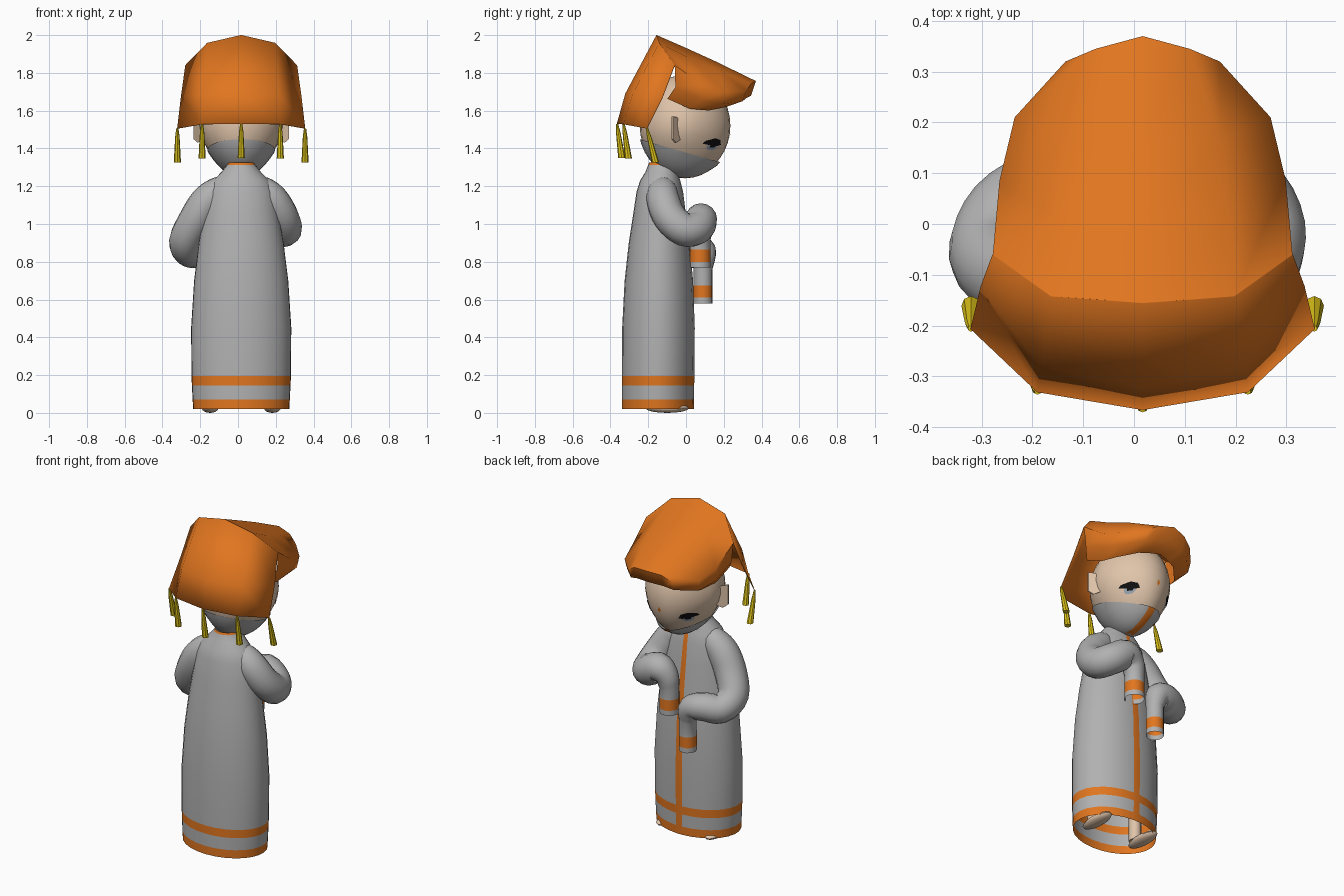
import bpy, bmesh, math
from mathutils import Vector

if "Cube" in bpy.data.objects:
    bpy.data.objects.remove(bpy.data.objects["Cube"])

CX = 0.017  # centre line of the figure


def mat(name, r, g, b):
    m = bpy.data.materials.new(name)
    m.diffuse_color = (r, g, b, 1)
    m.use_nodes = True
    m.node_tree.nodes["Principled BSDF"].inputs["Base Color"].default_value = m.diffuse_color
    return m


GREY = mat("robe grey", 0.44, 0.44, 0.44)
ORANGE = mat("orange", 0.75, 0.18, 0.014)
SKIN = mat("skin", 0.74, 0.55, 0.40)
YELLOW = mat("tassel yellow", 0.75, 0.56, 0.01)
BLACK = mat("eye black", 0.005, 0.005, 0.005)
BLUE = mat("iris blue grey", 0.3, 0.36, 0.42)


def finish(name, bm, mats, rule=None, angle=40):
    """Turn a bmesh into a named object, colouring faces by rule(centre)."""
    bmesh.ops.recalc_face_normals(bm, faces=bm.faces)
    if rule:
        for f in bm.faces:
            f.material_index = rule(f.calc_center_median())
    me = bpy.data.meshes.new(name)
    bm.to_mesh(me)
    bm.free()
    ob = bpy.data.objects.new(name, me)
    bpy.context.collection.objects.link(ob)
    for m in mats:
        me.materials.append(m)
    bpy.ops.object.select_all(action='DESELECT')
    ob.select_set(True)
    bpy.context.view_layer.objects.active = ob
    bpy.ops.object.shade_smooth_by_angle(angle=math.radians(angle))
    return ob


def loft(bm, rows, closed=True, cap=False):
    """Skin rows of points with quads."""
    vs = [[bm.verts.new(p) for p in row] for row in rows]
    n = len(rows[0])
    for a, b in zip(vs, vs[1:]):
        for i in range(n if closed else n - 1):
            j = (i + 1) % n
            bm.faces.new((a[i], a[j], b[j], b[i]))
    if cap:
        bm.faces.new(vs[0])
        bm.faces.new(vs[-1])
    return vs


# Robe: z, half width, back y, front y; open at the hem
prof = [(0.02, .255, -.34, .042), (.07, .258, -.34, .043), (.145, .262, -.34, .044),
        (.195, .264, -.34, .045), (.45, .266, -.338, .047), (.7, .25, -.325, .038),
        (.9, .225, -.303, .02), (1.05, .2, -.28, 0), (1.17, .18, -.262, -.015),
        (1.23, .15, -.243, -.03), (1.275, .105, -.215, -.045), (1.312, .075, -.2, -.05),
        (1.325, .072, -.195, -.05)]
angles = [-.08, .08] + [.08 + (2 * math.pi - .16) * i / 26 for i in range(1, 26)]
bm = bmesh.new()
loft(bm, [[(CX + hw * math.sin(a), (y0 + y1) / 2 + (y1 - y0) / 2 * math.cos(a), z)
           for a in angles] for z, hw, y0, y1 in prof])


def robe_rule(c):
    band = c.z < .07 or .145 < c.z < .195 or c.z > 1.313
    seam = abs(c.x - CX) < .004 and c.y > -.08
    return 1 if band or seam else 0


finish("robe", bm, [GREY, ORANGE], robe_rule)


# Sleeves: tube along a smoothed path of (x, y, z, radius), open at the cuff
def catmull(pts, n=4):
    p = [Vector(q) for q in pts]
    p = [2 * p[0] - p[1]] + p + [2 * p[-1] - p[-2]]
    out = []
    for i in range(1, len(p) - 2):
        a, b, c, d = p[i - 1:i + 3]
        for k in range(n):
            t = k / n
            out.append(.5 * (2 * b + (c - a) * t + (2 * a - 5 * b + 4 * c - d) * t * t
                             + (3 * b - a - 3 * c + d) * t ** 3))
    return out + [p[-2]]


def sleeve(name, path, cuff):
    tip = path[-1]
    pts = catmull(path)
    for z in (cuff[1], cuff[0], cuff[0] - .03):   # straight cuff end
        pts.append(Vector((tip[0], tip[1], z, tip[3])))
    rows, u = [], Vector((0, 0, 1))
    for i, p in enumerate(pts):
        d = (pts[min(i + 1, len(pts) - 1)] - pts[max(i - 1, 0)]).to_3d().normalized()
        u = (u - d * u.dot(d)).normalized()
        v = d.cross(u)
        rows.append([p.to_3d() + p.w * (u * math.cos(k * math.pi / 8) + v * math.sin(k * math.pi / 8))
                     for k in range(16)])
    bm = bmesh.new()
    loft(bm, rows)
    finish(name, bm, [GREY, ORANGE], lambda c: int(cuff[0] + .005 < c.z < cuff[1] - .005
                                                   and abs(c.x - tip[0]) < .09))


sleeve("upper_sleeve", [(.07, -.13, 1.215, .05), (.13, -.125, 1.175, .078), (.185, -.12, 1.12, .088),
                        (.235, -.085, 1.035, .088),
                        (.25, -.01, .97, .088), (.21, .06, .98, .088), (.13, .08, 1.025, .085),
                        (.075, .078, .985, .067), (.06, .075, .92, .056)], (.80, .865))
sleeve("lower_sleeve", [(-.036, -.13, 1.215, .05), (-.1, -.125, 1.175, .078), (-.165, -.125, 1.115, .09),
                        (-.225, -.11, 1.02, .09),
                        (-.278, -.06, .91, .087), (-.25, .02, .85, .083), (-.17, .07, .86, .08),
                        (-.095, .09, .84, .07), (-.075, .09, .76, .05)], (.61, .675))

# Head: one ellipsoid tapered to the chin and face, reused for mask and face
HC, HR = Vector((CX, -.005, 1.52)), Vector((.225, .24, .27))


def taper(p):
    k = (1 - 1.0 * max(0, 1.5 - p.z)) * (1 - .7 * max(0, p.y))
    return Vector((CX + (p.x - CX) * k, p.y, p.z))


def ellipsoid(centre, radii, seg=28, rings=18):
    bm = bmesh.new()
    bmesh.ops.create_uvsphere(bm, u_segments=seg, v_segments=rings, radius=1)
    for v in bm.verts:
        v.co = Vector(a * b for a, b in zip(v.co, radii)) + centre
    return bm


def head_shell(k):
    bm = ellipsoid(HC, HR * k)
    for v in bm.verts:
        v.co = taper(v.co)
    return bm


finish("head", head_shell(1), [SKIN])

# Mask: lower part of a slightly larger head shell with a centre stripe
bm = head_shell(1.03)


def cut(co, no, clear=False):
    bmesh.ops.bisect_plane(bm, geom=bm.verts[:] + bm.edges[:] + bm.faces[:],
                           plane_co=co, plane_no=no, clear_outer=clear)


cut((0, 0, 1.378), (0, .29, 1), True)
for s in (-.022, .022):
    cut((CX + s, 0, 0), (1, 0, 0))
for v in bm.verts:   # slightly pointed chin
    if v.co.y > .13 and abs(v.co.x - CX) < .06:
        v.co.y += .008
finish("mask", bm, [GREY, ORANGE], lambda c: int(abs(c.x - CX) < .022 and c.y > -.02))


# Painted face details: thin plates following the head surface
def plate(name, pts, m, k):
    def on_head(x, z):
        q = max(0, 1 - (x / HR.x) ** 2 - ((z - HC.z) / HR.z) ** 2)
        return taper(HC + Vector((x, HR.y * math.sqrt(q), z - HC.z)) * k)
    bm = bmesh.new()
    n = len(pts)
    ring = [bm.verts.new(on_head(*p)) for p in pts]
    mid = bm.verts.new(on_head(sum(p[0] for p in pts) / n, sum(p[1] for p in pts) / n))
    for i in range(n):
        bm.faces.new((ring[i], ring[(i + 1) % n], mid))
    finish(name, bm, [m])


for s, side in ((-1, "left"), (1, "right")):
    lash = [(.065, 1.42), (.085, 1.445), (.13, 1.455), (.175, 1.442), (.18, 1.427), (.15, 1.42), (.095, 1.415)]
    iris = [(.09, 1.425), (.155, 1.425), (.153, 1.405), (.138, 1.392), (.107, 1.392), (.092, 1.405)]
    pupil = [(.105, 1.425), (.145, 1.425), (.14, 1.408), (.11, 1.408)]
    for nm, shape, m, k in (("lash", lash, BLACK, 1.016), ("iris", iris, BLUE, 1.011), ("pupil", pupil, BLACK, 1.019)):
        plate(side + "_" + nm, [(s * (.115 + (x - .065) * .68), z) for x, z in shape], m, k)
    # Ear: thin tab swept outward and back
    bm = bmesh.new()
    outline = [(0, 1.45), (0, 1.54), (.5, 1.565), (1, 1.57), (1, 1.45), (.6, 1.43)]
    loft(bm, [[(CX + s * (.195 + .058 * t), -.025 - .045 * t + o, z) for t, z in outline]
              for o in (0, -.008)], cap=True)
    finish(side + "_ear", bm, [SKIN])
    # Foot and shin
    finish(side + "_foot", ellipsoid(Vector((CX + s * .165, -.1, .025)), (.045, .115, .025), 14, 8), [SKIN])
    bm = bmesh.new()
    loft(bm, [[(CX + s * .15 + .035 * math.cos(a * .628), -.15 + .035 * math.sin(a * .628), z)
               for a in range(10)] for z in (.03, .3)], cap=True)
    finish(side + "_shin", bm, [SKIN])
plate("forehead_mark", [(0, 1.445), (.012, 1.465), (0, 1.485), (-.012, 1.465)], ORANGE, 1.012)

# Cap: low-poly arched rows from back rim to front tip, then a tucked underside
T = [-1, -.61, 0, .61, 1]
bm = bmesh.new()
rows = []
for ye, yc, w, e, r, pw in [(-.06, -.155, .295, 1.84, 2.0, 4), (.085, 0, .282, 1.74, 1.932, 4),
                            (.21, .15, .252, 1.70, 1.864, 3), (.32, .37, .152, 1.705, 1.757, 1.4)]:
    rows.append([(CX + w * t, yc + (ye - yc) * abs(t) ** pw, e + (r - e) * (1 - t * t) ** .65) for t in T])
back_rim = rows[0]
vs = loft(bm, rows, closed=False)
rim = [r[0] for r in vs[:-1]] + vs[-1] + [r[-1] for r in vs[-2::-1]]
mid, low = [], []
for v in rim:
    x, y, z = v.co.x - CX, v.co.y, v.co.z
    yl = .81 * y - .05
    zl = 1.6 + 1.6 * (yl - .1) ** 2
    mid.append(bm.verts.new((CX + x * .97, y * .93, .35 * z + .65 * zl)))
    low.append(bm.verts.new((CX + x * .82, yl, zl)))
for a, b in ((rim, mid), (mid, low)):
    for i in range(len(rim) - 1):
        bm.faces.new((a[i], a[i + 1], b[i + 1], b[i]))
finish("cap", bm, [ORANGE], angle=60)


# Back drape hanging from the cap rim, sharing its columns
def mirrored(half):
    return [(CX - x, y, z) for x, y, z in half[:0:-1]] + [(CX + x, y, z) for x, y, z in half]


hem = mirrored([(0, -.365, 1.53), (.207, -.33, 1.528), (.338, -.206, 1.505)])
bm = bmesh.new()
loft(bm, [back_rim, mirrored([(0, -.32, 1.69), (.2, -.28, 1.69), (.318, -.122, 1.675)]), hem], closed=False)
ob = finish("drape", bm, [ORANGE], angle=60)
sol = ob.modifiers.new("cloth", 'SOLIDIFY')
sol.thickness = .003
sol.offset = 0

# Tassels: slim cones along the drape hem, swinging forward
for i, p in enumerate(hem):
    swing = .045 if i in (0, 4) else .025
    bm = bmesh.new()
    loft(bm, [[(p[0] + r * math.cos(a * math.pi / 4), p[1] + swing * t + r * math.sin(a * math.pi / 4), p[2] - .18 * t)
               for a in range(8)] for t, r in ((0, .006), (.25, .012), (1, .019))], cap=True)
    finish("tassel_%d" % (i + 1), bm, [YELLOW])
